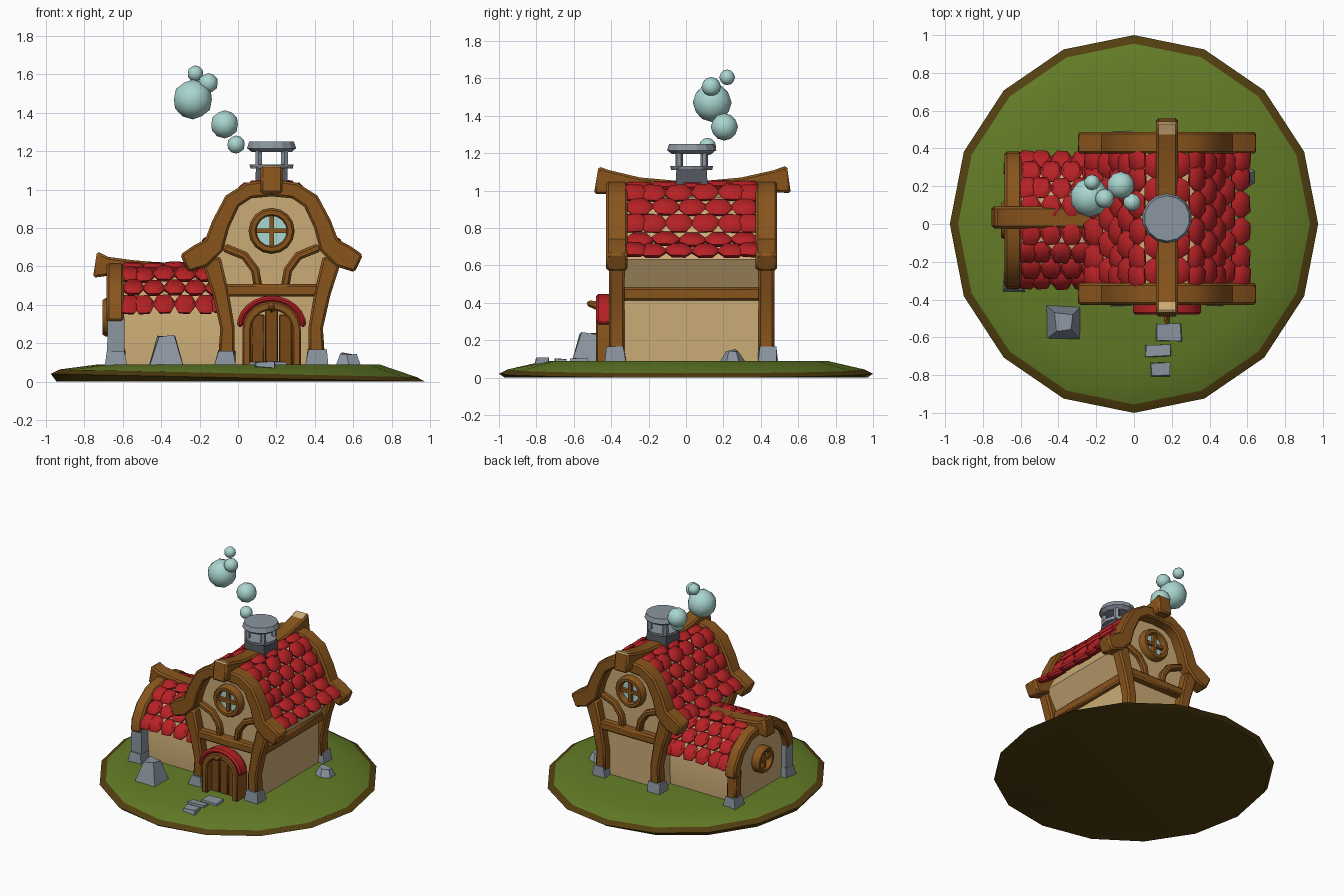
import bpy, bmesh, random
from math import pi, sin, cos
from mathutils import Vector, Matrix

random.seed(4)
if "Cube" in bpy.data.objects:
    bpy.data.objects.remove(bpy.data.objects["Cube"], do_unlink=True)


def material(name, *rgb):
    m = bpy.data.materials.new(name)
    m.use_nodes = True
    m.diffuse_color = (*rgb, 1)
    bsdf = next(n for n in m.node_tree.nodes if n.type == 'BSDF_PRINCIPLED')
    bsdf.inputs["Base Color"].default_value = (*rgb, 1)
    return m


GRASS = material("grass green", .125, .2, .02)
EARTH = material("earth brown", .085, .05, .005)
WOOD = material("timber brown", .25, .09, .012)
DOOR = material("door brown", .19, .065, .008)
PLASTER = material("plaster tan", .6, .41, .18)
RED = material("roof red", .46, .015, .018)
STONE = material("stone grey", .26, .3, .35)
DARK = material("dark stone", .09, .1, .12)
SMOKE = material("pale teal", .4, .67, .63)


def finish(name, bm, *mats, angle=0.7, fix=True):
    if fix:
        bmesh.ops.recalc_face_normals(bm, faces=bm.faces)
    me = bpy.data.meshes.new(name)
    bm.to_mesh(me)
    bm.free()
    for m in mats:
        me.materials.append(m)
    if angle:
        me.shade_smooth()
        me.set_sharp_from_angle(angle=angle)
    ob = bpy.data.objects.new(name, me)
    bpy.context.scene.collection.objects.link(ob)
    return ob


def beam(name, pts, widths, depth, side, mat=WOOD, round_=.012):
    """Sweep a rectangular section along a planar path; side is the plane normal."""
    bm, n, rings = bmesh.new(), Vector(side), []
    pts = [Vector(p) for p in pts]
    if not isinstance(widths, (list, tuple)):
        widths = [widths] * len(pts)
    for i, p in enumerate(pts):
        t = (pts[min(i + 1, len(pts) - 1)] - pts[max(i - 1, 0)]).normalized()
        u, v = t.cross(n) * widths[i] / 2, n * depth / 2
        rings.append([bm.verts.new(p + a * u + b * v) for a, b in ((1, 1), (1, -1), (-1, -1), (-1, 1))])
    for r, q in zip(rings, rings[1:]):
        for k in range(4):
            bm.faces.new((r[k], r[k - 1], q[k - 1], q[k]))
    bm.faces.new(rings[0])
    bm.faces.new(rings[-1])
    bmesh.ops.recalc_face_normals(bm, faces=bm.faces)
    if round_:
        edges = [e for e in bm.edges if e.calc_face_angle() > .9]
        bmesh.ops.bevel(bm, geom=edges, offset=round_, segments=1, affect='EDGES')
    return finish(name, bm, mat)


def extrude(name, pts, offset, mat):
    """Prism from a planar outline."""
    bm = bmesh.new()
    f = bm.faces.new([bm.verts.new(p) for p in pts])
    new = bmesh.ops.extrude_face_region(bm, geom=[f], use_keep_orig=True)["geom"]
    bmesh.ops.translate(bm, verts=[v for v in new if isinstance(v, bmesh.types.BMVert)], vec=offset)
    return finish(name, bm, mat, angle=.4)


def drum(name, loc, r1, r2, h, mat, n=8, direction=(0, 0, 1), scale=(1, 1), turn=0, jitter=0, angle=0):
    """Cone frustum whose base is at loc."""
    bm = bmesh.new()
    bmesh.ops.create_cone(bm, cap_ends=True, segments=n, radius1=r1, radius2=r2, depth=h,
                          matrix=Matrix.Translation((0, 0, h / 2)) @ Matrix.Rotation(turn, 4, 'Z'))
    for v in bm.verts:
        v.co.x, v.co.y = v.co.x * scale[0], v.co.y * scale[1]
        v.co += Vector([random.uniform(-jitter, jitter) for _ in range(3)])
    bm.transform(Matrix.Translation(loc) @ Vector(direction).to_track_quat('Z', 'Y').to_matrix().to_4x4())
    return finish(name, bm, mat, angle=angle)


def mirrored(half):
    """Full arch from a half outline ending at the centre."""
    return half + [(-a, z) for a, z in reversed(half) if a > 0]


def round_window(name, loc, direction, r):
    loc, d = Vector(loc), Vector(direction)
    bm, n = bmesh.new(), 16
    prof = ((r, 0), (r, .045), (r * .9, .06), (r * .72, .06), (r * .66, .05), (r * .66, 0))
    rings = [[bm.verts.new((p * cos(2 * pi * i / n), p * sin(2 * pi * i / n), h)) for p, h in prof] for i in range(n)]
    for i in range(n):
        for k in range(len(prof)):
            bm.faces.new((rings[i - 1][k - 1], rings[i][k - 1], rings[i][k], rings[i - 1][k]))
    bm.transform(Matrix.Translation(loc) @ d.to_track_quat('Z', 'Y').to_matrix().to_4x4())
    finish(name + "_frame", bm, WOOD)
    drum(name + "_glass", loc, r * .72, r * .72, .02, SMOKE, n=16, direction=direction)
    across = d.cross(Vector((0, 0, 1)))
    for bar, ax in (("upright", Vector((0, 0, 1))), ("crossbar", across)):
        c = loc + d * .03
        beam(name + "_" + bar, (c - ax * r * .7, c + ax * r * .7), r * .2, .03, d, round_=0)


def roof_tiles(name, curve, place, along, lo, hi, count, rows):
    """Staggered rows of chunky shingles down both slopes of a roof curve."""
    bm = bmesh.new()
    seg = [(Vector(b) - Vector(a)).length for a, b in zip(curve, curve[1:])]
    pitch = (hi - lo) / count
    step = sum(seg) / rows
    for sgn in (1, -1):
        for row in range(rows):
            s, k = (row + .45) * step, 0
            while s > seg[k]:
                s, k = s - seg[k], k + 1
            a, b = Vector(curve[k]), Vector(curve[k + 1])
            p = a.lerp(b, s / seg[k])
            t = (place(sgn * b.x, b.y, 0) - place(sgn * a.x, a.y, 0)).normalized()
            nrm = t.cross(Vector(along))
            nrm *= 1 if nrm.z > 0 else -1
            t = (t + nrm * .14).normalized()
            nrm = (nrm - t * nrm.dot(t)).normalized()
            ax = t.cross(nrm)
            half = row % 2
            for i in range(count + half):
                pos = min(max(lo + (i + .5 - half / 2) * pitch, lo + pitch * .3), hi - pitch * .3)
                m = Matrix((ax, t, nrm)).transposed().to_4x4()
                m.translation = place(sgn * p.x, p.y, pos) + nrm * random.uniform(.006, .016)
                size = Matrix.Diagonal((pitch * .58, step * .66, 1, 1))
                m = m @ Matrix.Rotation(random.uniform(-.1, .1), 4, 'Z') @ size
                for z, r1, r2 in ((-.012, .85, 1), (.008, 1, .72)):
                    bmesh.ops.create_cone(bm, cap_ends=True, segments=6, radius1=r1, radius2=r2, depth=.02,
                                          matrix=m @ Matrix.Translation((0, 0, z)) @ Matrix.Rotation(pi / 6, 4, 'Z'))
    return finish(name, bm, RED, angle=.9, fix=False)


# Grassy island
bm = bmesh.new()
rings = []
for r, z in ((.97, 0), (1, .02), (.955, .043), (.76, .088)):
    rings.append([bm.verts.new((r * cos(i * pi / 8) * .975, r * sin(i * pi / 8),
                  max(0, z - (.02 * cos(i * pi / 8) if 0 < z < .08 else 0)))) for i in range(16)])
for j in range(3):
    for i in range(16):
        f = bm.faces.new((rings[j][i - 1], rings[j][i], rings[j + 1][i], rings[j + 1][i - 1]))
        f.material_index = int(j < 2)
bm.faces.new(rings[-1])
bm.faces.new(rings[0]).material_index = 1
finish("island", bm, GRASS, EARTH, angle=.5)

# Main house body
CX = .175
house = [(.245, .08), (.245, .45), (.345, .63), (.285, .74), (.235, .86), (.15, .96), (0, .985)]
extrude("house_walls", [(CX + a, -.34, z) for a, z in mirrored(house)], (0, .745, 0), PLASTER)
slope = [(.02, 1.03), (.14, 1.0), (.24, .87), (.3, .74), (.43, .64)]
roof_tiles("house_roof_tiles", slope, lambda d, z, p: Vector((CX + d, p, z)), (0, 1, 0), -.32, .385, 5, 6)

# Timber frame of both gables
arch = mirrored([(.455, .615), (.37, .655), (.3, .71), (.265, .82), (.205, .94), (.12, .995), (0, 1.01)])
thick = [.1, .13, .11, .095, .09, .085, .09]
for end, y, face in (("front", -.37, -1), ("back", .43, 1)):
    beam(end + "_bargeboard", [(CX + a, y, z) for a, z in arch], thick + thick[-2::-1], .115, (0, 1, 0))
    beam(end + "_crossbeam", [(CX - .27, y, .475), (CX + .27, y, .475)], .065, .07, (0, 1, 0))
    for s, tag in ((1, "left"), (-1, "right")):
        post = [(.235, .13), (.23, .28), (.265, .46), (.315, .64)]
        beam(f"{end}_{tag}_post", [(CX + s * a, y, z) for a, z in post], [.085, .075, .085, .1], .085, (0, 1, 0))
        brace = [(.07, .49), (.085, .58), (.14, .655), (.25, .7)]
        beam(f"{end}_{tag}_brace", [(CX + s * a, y - face * .01, z) for a, z in brace], .045, .05, (0, 1, 0))
        drum(f"{end}_{tag}_footing", (CX + s * .238, y + face * .005, .08), .078, .062, .085, STONE, n=4, turn=pi / 4, jitter=.007)
    round_window(end + "_window", (CX, y - face * .035, .785), (0, face, 0), .12)
for s, tag in ((1, "left"), (-1, "right")):
    beam(tag + "_side_beam", [(CX + s * .25, -.34, .447), (CX + s * .25, .41, .447)], .07, .06, (1, 0, 0))

# Sagging ridge beam with pale upturned tips
ridge = beam("house_ridge_beam", [(CX, y, z) for y, z in
             ((-.48, 1.055), (-.42, 1.045), (-.25, 1.03), (.03, 1.01), (.3, 1.03), (.48, 1.05), (.55, 1.06))],
             [.15, .13, .08, .07, .08, .12, .15], .115, (1, 0, 0))
ridge.data.materials.append(PLASTER)
for f in ridge.data.polygons:
    if f.normal.z > .8 and (f.center.y < -.42 or f.center.y > .47):
        f.material_index = 1

# Side wing
CY = .02
wing = [(.27, .08), (.28, .36), (.25, .45), (.15, .54), (0, .57)]
extrude("wing_walls", [(-.64, CY + a, z) for a, z in mirrored(wing)], (.6, 0, 0), PLASTER)
wing_slope = [(.02, .6), (.14, .575), (.26, .48), (.35, .35)]
roof_tiles("wing_roof_tiles", wing_slope, lambda d, z, p: Vector((p, CY + d, z)), (1, 0, 0), -.6, -.06, 5, 4)
wing_arch = mirrored([(.325, .31), (.315, .39), (.265, .48), (.16, .56), (0, .585)])
beam("wing_bargeboard", [(-.64, CY + a, z) for a, z in wing_arch], [.08, .08, .075, .07, .075, .07, .075, .08, .08], .09, (1, 0, 0))
beam("wing_ridge_beam", [(x, CY + .015, z) for x, z in ((-.745, .61), (-.68, .6), (-.55, .595), (-.4, .585), (-.18, .59))],
     [.14, .1, .075, .07, .07], .115, (0, 1, 0))
beam("wing_back_post", [(-.635, .32, .12), (-.635, .315, .36)], .08, .08, (1, 0, 0))
drum("wing_back_footing", (-.635, .325, .08), .078, .06, .08, STONE, n=4, turn=pi / 4, jitter=.006)
drum("wing_front_footing", (-.635, -.3, .08), .078, .064, .08, STONE, n=4, turn=pi / 4, jitter=.005)
drum("wing_stone_pillar", (-.635, -.295, .1), .062, .058, .235, STONE, n=4, turn=pi / 4, jitter=.004)
round_window("wing_window", (-.645, CY, .335), (-1, 0, 0), .1)

# Door with arched frame and red hood
frame = [(.13, .08), (.13, .27)] + [(.13 * cos(a * pi / 10), .27 + .125 * sin(a * pi / 10)) for a in range(1, 6)]
frame[-1] = (0, frame[-1][1])
beam("door_frame", [(CX + a, -.415, z) for a, z in mirrored(frame)], .045, .13, (0, 1, 0), round_=.008)
hood = [(.165 * cos(a), .285 + .145 * sin(a)) for a in [pi * k / 12 for k in range(13)]]
beam("door_hood", [(CX + a, -.435, z) for a, z in hood], .034, .09, (0, 1, 0), RED)
for k in (-1, 0, 1):
    top = .385 if k == 0 else .35
    beam(f"door_plank_{k + 2}", [(CX + k * .072, -.395, .08), (CX + k * .072, -.395, top)], .068, .06, (0, 1, 0), DOOR, .006)
beam("hood_bracket", [(CX, -.42, .385), (CX, -.48, .385), (CX, -.53, .4)], [.05, .045, .03], .03, (1, 0, 0))

# Chimney with open crown
CH = Vector((CX, .03, 0))
drum("chimney_shaft", CH + Vector((0, 0, .95)), .125, .115, .17, DARK, n=4, turn=pi / 4)
drum("chimney_lower_rim", CH + Vector((0, 0, 1.11)), .11, .115, .022, STONE, n=12)
for k in range(4):
    a = pi / 4 + k * pi / 2
    drum(f"chimney_pillar_{k + 1}", CH + Vector((.095 * cos(a), .095 * sin(a), 1.12)), .02, .02, .085, STONE, n=6)
drum("chimney_upper_rim", CH + Vector((0, 0, 1.195)), .105, .13, .02, STONE, n=14)
drum("chimney_cap", CH + Vector((0, 0, 1.215)), .132, .12, .035, STONE, n=14)

# Smoke puffs
for i, (x, y, z, r) in enumerate(((-.01, .115, 1.235, .047), (-.07, .205, 1.34, .073), (-.235, .14, 1.47, .104),
                                  (-.155, .135, 1.555, .052), (-.222, .22, 1.605, .042))):
    bm = bmesh.new()
    bmesh.ops.create_icosphere(bm, subdivisions=2, radius=r, matrix=Matrix.Translation((x, y, z)))
    finish(f"smoke_puff_{i + 1}", bm, SMOKE, angle=.9)

# Loose rocks and stepping stones
drum("tall_rock", (-.37, -.52, .08), .13, .065, .155, STONE, n=4, turn=pi / 4, jitter=.012)
drum("small_rock", (.575, .25, .08), .07, .04, .065, STONE, n=6, jitter=.01)
for i, (x, y, w, d) in enumerate(((.185, -.575, .1, .07), (.125, -.67, .1, .045), (.14, -.77, .075, .05))):
    drum(f"stepping_stone_{i + 1}", (x, y, .075), 1, .9, .026, STONE, n=4, scale=(w, d), turn=pi / 4, jitter=.005)
